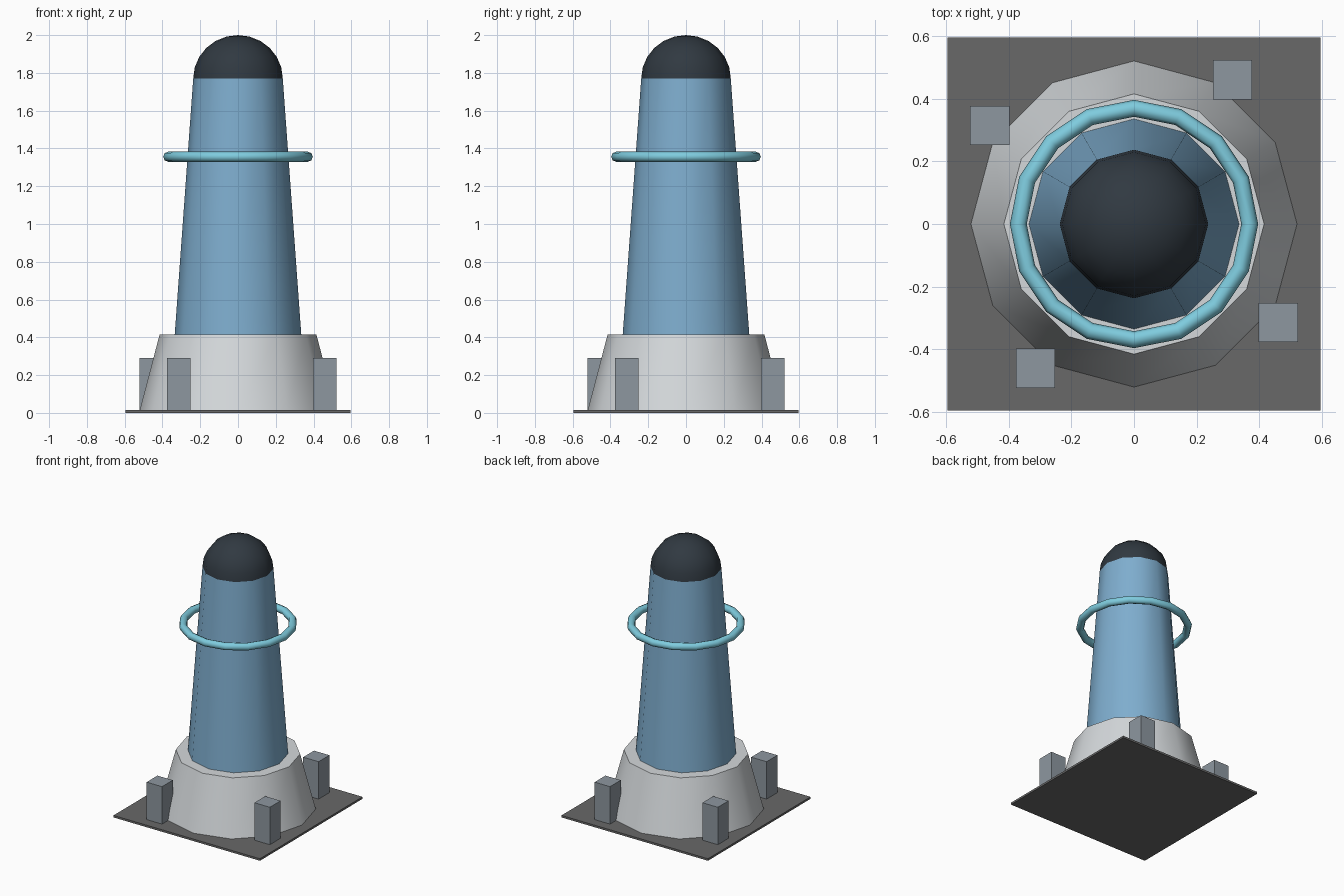
import bpy
import bmesh
from math import cos, sin, pi, radians

cube = bpy.data.objects.get("Cube")
if cube:
    bpy.data.objects.remove(cube, do_unlink=True)


def material(name, rgb):
    mat = bpy.data.materials.new(name)
    mat.use_nodes = True
    mat.diffuse_color = (*rgb, 1)
    bsdf = mat.node_tree.nodes["Principled BSDF"]
    bsdf.inputs["Base Color"].default_value = (*rgb, 1)
    bsdf.inputs["Roughness"].default_value = 0.8
    return mat


def finish(obj, name, mat, angle=None):
    obj.name = obj.data.name = name
    obj.data.materials.append(mat)
    if angle:
        bpy.ops.object.select_all(action="DESELECT")
        obj.select_set(True)
        bpy.context.view_layer.objects.active = obj
        bpy.ops.object.shade_smooth_by_angle(angle=radians(angle))


def box(name, size, low, high, x, y, mat):
    bpy.ops.mesh.primitive_cube_add(size=1, location=(x, y, (low + high) / 2))
    obj = bpy.context.object
    obj.scale = (size, size, high - low)
    bpy.ops.object.transform_apply(location=False, rotation=False, scale=True)
    finish(obj, name, mat)


def lathe(name, profile, mat, sides=12):
    """Revolve (radius, height) points around z; cap the open ends."""
    bm = bmesh.new()
    rings = []
    for r, z in profile:
        if r < 1e-4:
            rings.append([bm.verts.new((0, 0, z))] * sides)
        else:
            rings.append([bm.verts.new((r * cos(2 * pi * i / sides),
                                        r * sin(2 * pi * i / sides), z))
                          for i in range(sides)])
    for a, b in zip(rings, rings[1:]):
        for i in range(sides):
            j = (i + 1) % sides
            bm.faces.new(dict.fromkeys((a[i], a[j], b[j], b[i])))
    bm.faces.new(rings[0][::-1])
    if profile[-1][0] > 1e-4:
        bm.faces.new(rings[-1])
    bmesh.ops.recalc_face_normals(bm, faces=bm.faces)
    mesh = bpy.data.meshes.new(name)
    bm.to_mesh(mesh)
    bm.free()
    obj = bpy.data.objects.new(name, mesh)
    bpy.context.collection.objects.link(obj)
    finish(obj, name, mat, 35)


pale = material("pale grey", (0.66, 0.69, 0.71))
blue = material("tower blue", (0.21, 0.42, 0.62))
cyan = material("ring cyan", (0.21, 0.6, 0.73))
steel = material("steel grey", (0.27, 0.31, 0.35))
dark = material("ground grey", (0.14, 0.14, 0.14))
black = material("dome charcoal", (0.03, 0.041, 0.053))

# Ground plate
PLATE = 0.015
box("ground_plate", 1.19, 0, PLATE, 0, 0, dark)

# Plinth and tapering tower
lathe("plinth", [(0.52, PLATE), (0.415, 0.415)], pale)
lathe("tower", [(0.335, 0.415), (0.237, 1.77)], blue)

# Domed cap
steps = 6
lathe("dome", [(0.237 * cos(pi / 2 * i / steps), 1.77 + 0.23 * sin(pi / 2 * i / steps))
               for i in range(steps + 1)], black)

# Floating ring around the tower
bpy.ops.mesh.primitive_torus_add(major_segments=16, minor_segments=8, major_radius=0.369,
                                 minor_radius=0.027, location=(0, 0, 1.356))
finish(bpy.context.object, "ring", cyan, 50)

# Four corner posts, each a quarter turn from the last
x, y = 0.314, 0.46
for corner in ("back_left", "back_right", "front_right", "front_left"):
    box(corner + "_post", 0.125, PLATE, 0.29, x, y, steel)
    x, y = -y, x
